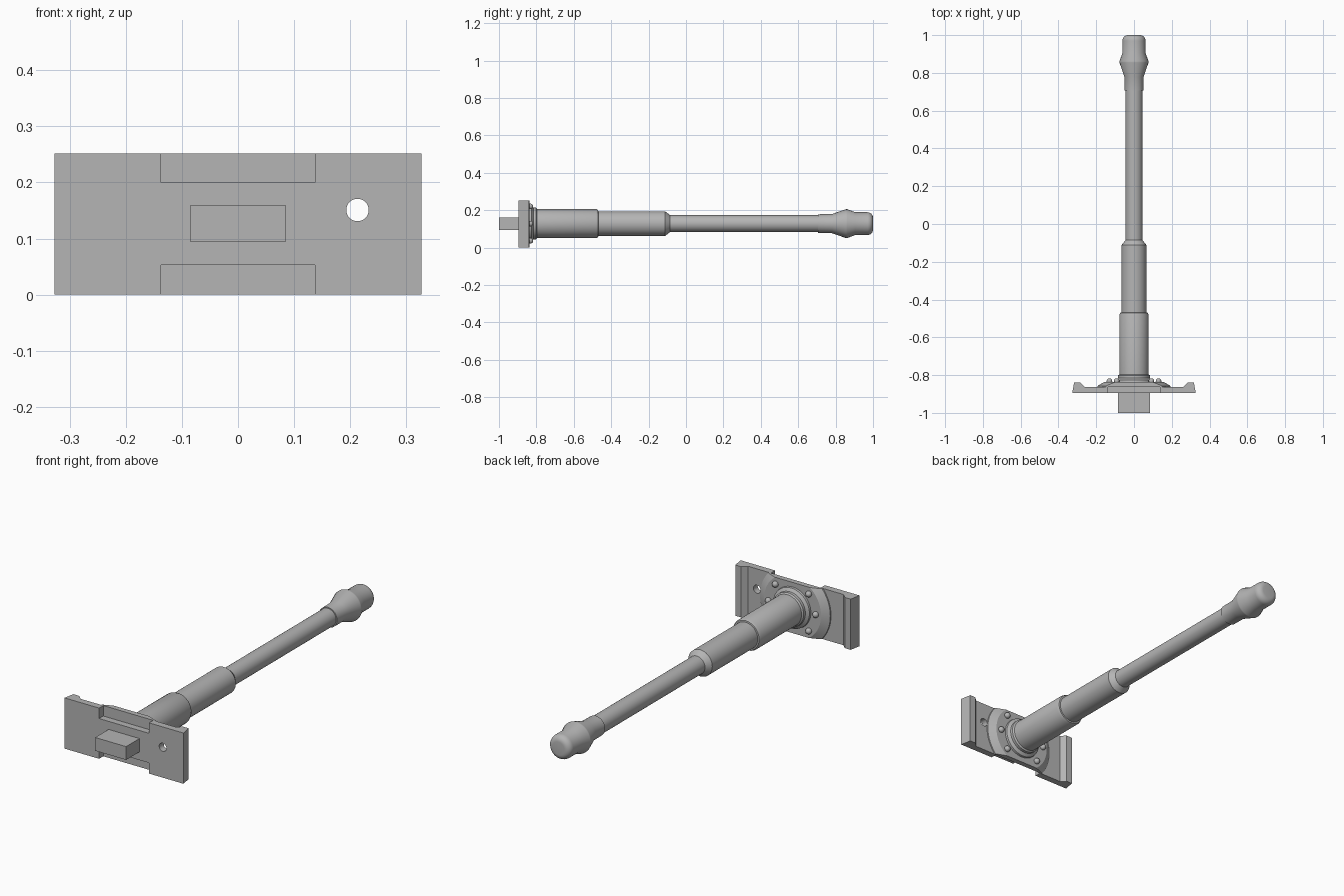
import bpy, bmesh, math
from mathutils import Matrix, Vector

cube = bpy.data.objects.get("Cube")
if cube:
    bpy.data.objects.remove(cube, do_unlink=True)

GREY = (0.46, 0.46, 0.46, 1.0)
mat = bpy.data.materials.new("plain grey")
mat.use_nodes = True
mat.diffuse_color = GREY
mat.node_tree.nodes["Principled BSDF"].inputs["Base Color"].default_value = GREY

AXIS_Z = 0.128      # height of the barrel axis
HEIGHT = 0.252      # height of the mounting plate
BASE_Y = -0.862     # rear surface of the plate web


def finish(name, bm, angle=30):
    bmesh.ops.recalc_face_normals(bm, faces=bm.faces)
    mesh = bpy.data.meshes.new(name)
    bm.to_mesh(mesh)
    bm.free()
    obj = bpy.data.objects.new(name, mesh)
    bpy.context.collection.objects.link(obj)
    mesh.materials.append(mat)
    smooth(obj, angle)
    return obj


def smooth(obj, angle=30):
    bpy.ops.object.select_all(action='DESELECT')
    obj.select_set(True)
    bpy.context.view_layer.objects.active = obj
    bpy.ops.object.shade_smooth_by_angle(angle=math.radians(angle))


def box(name, x, y, z):
    bm = bmesh.new()
    bmesh.ops.create_cube(bm, size=1)
    for v in bm.verts:
        v.co = Vector(lo + (c + 0.5) * (hi - lo) for c, (lo, hi) in zip(v.co, (x, y, z)))
    return finish(name, bm)


def lathe(name, profile, sides=48, x=0, z=AXIS_Z, angle=30):
    """Revolve (y, radius) pairs around a line along y, with capped ends."""
    bm = bmesh.new()
    rings = []
    for y, r in profile:
        turns = [2 * math.pi * i / sides for i in range(sides)]
        rings.append([bm.verts.new((x + r * math.cos(a), y, z + r * math.sin(a))) for a in turns])
    for a, b in zip(rings, rings[1:]):
        for i in range(sides):
            j = (i + 1) % sides
            bm.faces.new((a[i], a[j], b[j], b[i]))
    bm.faces.new(rings[0])
    bm.faces.new(rings[-1])
    return finish(name, bm, angle)


def boolean(obj, cutter, operation='DIFFERENCE'):
    mod = obj.modifiers.new("cut", 'BOOLEAN')
    mod.operation = operation
    mod.solver = 'EXACT'
    mod.object = cutter
    bpy.context.view_layer.objects.active = obj
    bpy.ops.object.modifier_apply(modifier=mod.name)
    bpy.data.objects.remove(cutter, do_unlink=True)


# Mounting plate with raised side rims, extruded upward
half = [(0.327, -0.895), (0.317, -0.84), (0.285, -0.84), (0.262, BASE_Y)]
outline = half + [(-x, y) for x, y in reversed(half)]
bm = bmesh.new()
face = bm.faces.new([bm.verts.new((x, y, 0)) for x, y in outline])
extruded = bmesh.ops.extrude_face_region(bm, geom=[face])
bmesh.ops.translate(bm, vec=(0, 0, HEIGHT),
                    verts=[g for g in extruded["geom"] if isinstance(g, bmesh.types.BMVert)])
plate = finish("mounting_plate", bm)

# Notches at the top and bottom edges, and the sight hole
for z in ((0.2, 0.3), (-0.05, 0.053)):
    boolean(plate, box("notch_cutter", (-0.137, 0.137), (-0.95, -0.85), z))
boolean(plate, lathe("hole_cutter", [(-0.95, 0.02), (-0.8, 0.02)], 32, 0.213, 0.151))
smooth(plate)

# Bevelled round collar, trimmed to the height of the plate
collar = lathe("collar", [(BASE_Y, 0.194), (-0.857, 0.193), (-0.836, 0.157)], 64, angle=20)
boolean(collar, box("trim_cutter", (-0.5, 0.5), (-0.95, -0.7), (0, HEIGHT)), 'INTERSECT')
smooth(collar, 20)

# Rivets on both sides of the collar
for side in (0, 180):
    for step in (-45, 0, 45):
        a = math.radians(side + step)
        bm = bmesh.new()
        place = Matrix.Translation((0.13 * math.cos(a), -0.832, AXIS_Z + 0.13 * math.sin(a)))
        bmesh.ops.create_uvsphere(bm, u_segments=16, v_segments=10, radius=0.015, matrix=place)
        finish("rivet", bm, 60)

# Rear block
box("rear_block", (-0.085, 0.085), (-1.0, -0.89), (0.094, 0.16))

# Barrel sections
lathe("barrel_flange", [(-0.84, 0.102), (-0.826, 0.1), (-0.816, 0.085), (-0.802, 0.085),
                        (-0.795, 0.077)])
lathe("barrel_sleeve", [(-0.84, 0.078), (-0.482, 0.078), (-0.47, 0.073), (-0.468, 0.06)])
lathe("barrel_middle", [(-0.5, 0.066), (-0.112, 0.066), (-0.086, 0.046), (-0.08, 0.04)])
lathe("barrel_tube", [(-0.12, 0.045), (0.72, 0.045)])

# Muzzle with a flared ring and rounded tip
tip = [(0.97 + 0.03 * math.sin(t), 0.032 + 0.029 * math.cos(t))
       for t in (math.pi / 2 * i / 6 for i in range(7))]
lathe("muzzle", [(0.705, 0.04), (0.706, 0.05), (0.78, 0.051), (0.855, 0.077), (0.862, 0.077),
                 (0.905, 0.061)] + tip, angle=25)
